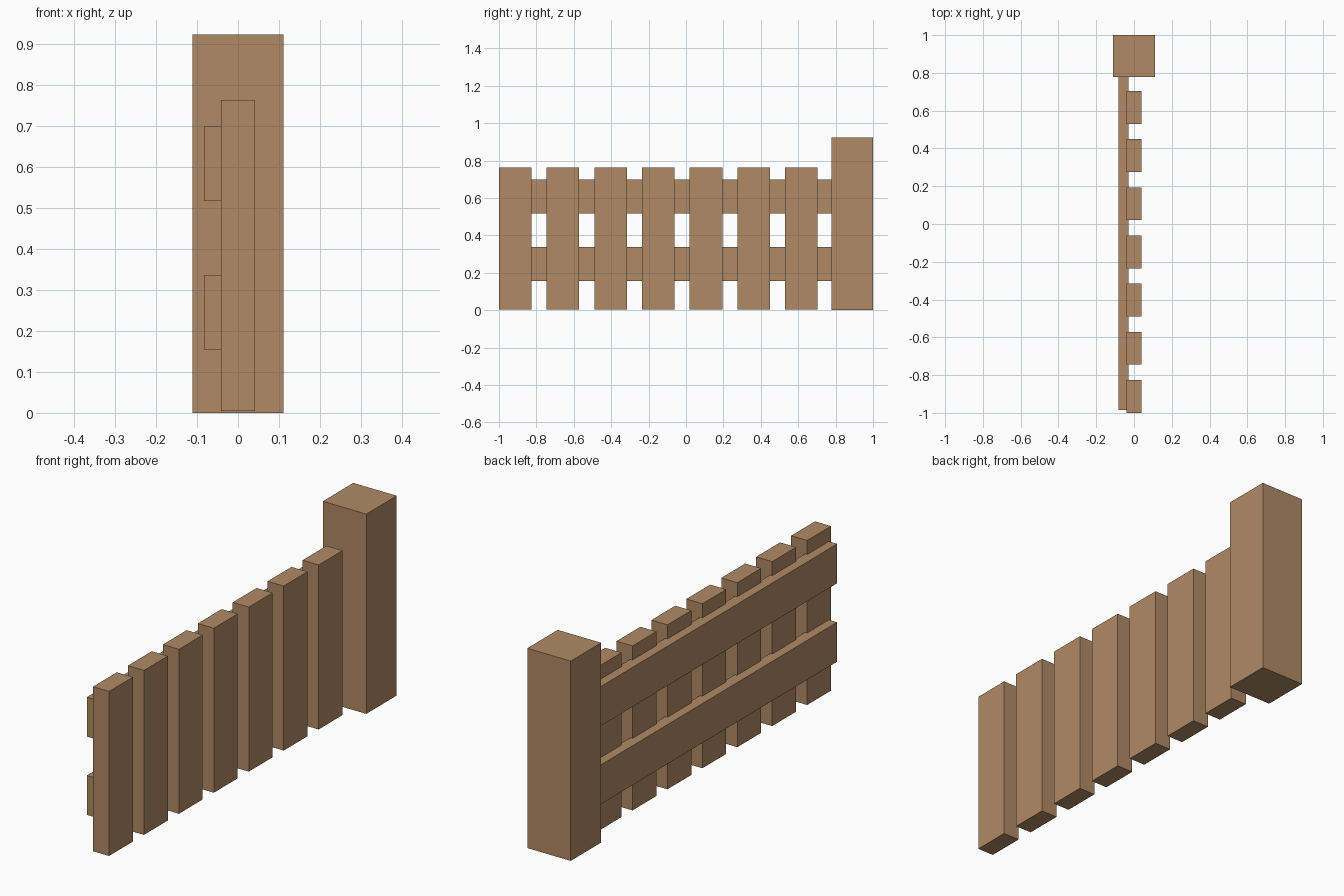
import bpy

# Remove the default cube
cube = bpy.data.objects.get("Cube")
if cube:
    bpy.data.objects.remove(cube, do_unlink=True)

# Single wood colour
wood = bpy.data.materials.new("brown_wood")
wood.use_nodes = True
colour = (0.44, 0.255, 0.13, 1)
wood.diffuse_color = colour
wood.node_tree.nodes["Principled BSDF"].inputs["Base Color"].default_value = colour


def box(name, low, high):
    """Add a flat-shaded wooden box between two opposite corners."""
    centre = [(a + b) / 2 for a, b in zip(low, high)]
    bpy.ops.mesh.primitive_cube_add(size=1, location=centre)
    obj = bpy.context.object
    obj.name = obj.data.name = name
    obj.scale = [b - a for a, b in zip(low, high)]
    bpy.ops.object.transform_apply(location=False, rotation=False, scale=True)
    obj.data.materials.append(wood)
    return obj


# Square end post
box("end_post", (-0.111, 0.778, 0), (0.111, 1, 0.923))

# Evenly spaced upright pickets
picket_width, spacing = 0.174, 0.255
for i in range(7):
    y = -1 + i * spacing
    box(f"picket_{i + 1}", (-0.041, y, 0.004), (0.041, y + picket_width, 0.764))

# Two horizontal rails behind the pickets, running into the post
for name, z in (("lower_rail", 0.155), ("upper_rail", 0.517)):
    box(name, (-0.083, -0.985, z), (-0.03, 0.8, z + 0.182))
